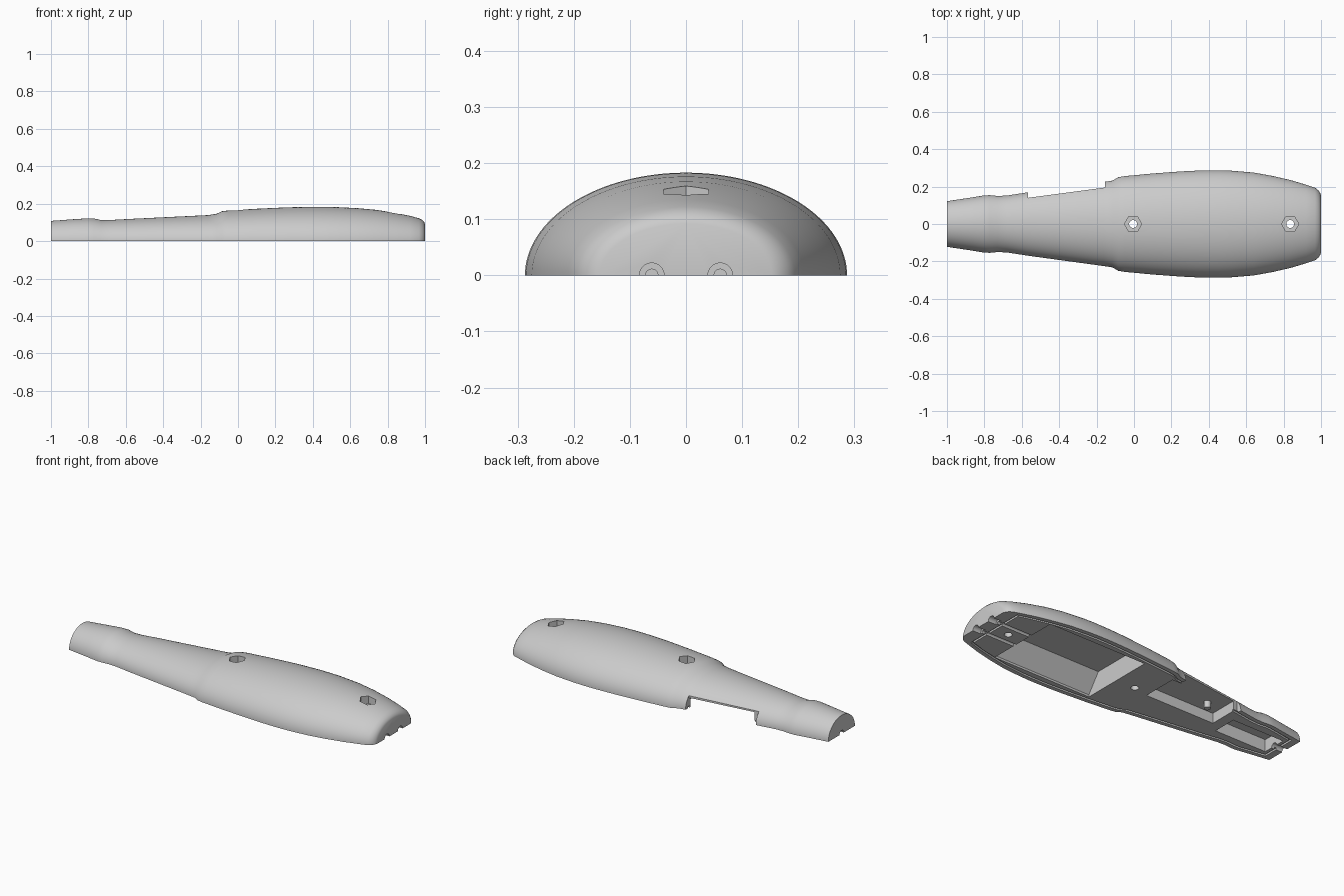
import bpy, bmesh, math
from mathutils import Vector

cube = bpy.data.objects.get("Cube")
if cube:
    bpy.data.objects.remove(cube, do_unlink=True)

grey = bpy.data.materials.new("plain_grey")
grey.use_nodes = True
COLOUR = (0.6, 0.6, 0.6, 1)
grey.diffuse_color = COLOUR
grey.node_tree.nodes["Principled BSDF"].inputs["Base Color"].default_value = COLOUR

# Handle profile: position along x, half width, height
PROFILE = [(-1, .122, .108), (-.88, .14, .117), (-.8, .153, .122), (-.77, .154, .121),
           (-.73, .15, .112), (-.68, .152, .113), (-.57, .169, .119), (-.16, .225, .139),
           (-.115, .232, .146), (-.085, .25, .16), (-.05, .256, .164), (.1, .27, .173),
           (.25, .281, .18), (.33, .285, .182), (.4, .287, .183), (.46, .287, .183),
           (.52, .285, .182), (.64, .275, .176), (.74, .257, .167), (.84, .234, .151),
           (.92, .21, .135), (.968, .194, .122), (.985, .181, .113), (.995, .167, .103),
           (1, .153, .092)]


def size_at(x):
    for a, b in zip(PROFILE, PROFILE[1:]):
        if a[0] <= x <= b[0]:
            t = (x - a[0]) / (b[0] - a[0])
            return a[1] + t * (b[1] - a[1]), a[2] + t * (b[2] - a[2])


def mesh_object(name, bm):
    bmesh.ops.recalc_face_normals(bm, faces=bm.faces[:])
    mesh = bpy.data.meshes.new(name)
    bm.to_mesh(mesh)
    bm.free()
    mesh.materials.append(grey)
    obj = bpy.data.objects.new(name, mesh)
    bpy.context.collection.objects.link(obj)
    return obj


def loft(name, sections, closed=False):
    bm = bmesh.new()
    rings = [[bm.verts.new(p) for p in s] for s in sections]
    pairs = list(zip(rings, rings[1:]))
    if closed:
        pairs.append((rings[-1], rings[0]))
    for a, b in pairs:
        for i in range(len(a)):
            j = (i + 1) % len(a)
            bm.faces.new((a[i], a[j], b[j], b[i]))
    if not closed:
        bm.faces.new(rings[0])
        bm.faces.new(rings[-1])
    return mesh_object(name, bm)


def arch(x, w, h, steps=64):
    return [Vector((x, w * math.cos(math.pi * i / steps), h * math.sin(math.pi * i / steps)))
            for i in range(steps + 1)]


def prism(name, outline, z0, z1):
    return loft(name, [[(x, y, z) for x, y in outline] for z in (z0, z1)])


def cylinder(name, centre, radius, length, axis="Z", sides=32):
    bm = bmesh.new()
    bmesh.ops.create_cone(bm, cap_ends=True, segments=sides, radius1=radius,
                          radius2=radius, depth=length)
    obj = mesh_object(name, bm)
    obj.location = centre
    if axis == "X":
        obj.rotation_euler = (0, math.pi / 2, 0)
    return obj


def box(name, x0, x1, y0, y1, z1):
    return prism(name, [(x0, y0), (x1, y0), (x1, y1), (x0, y1)], -.05, z1)


# Half shell of the handle
shell = loft("handle_shell", [arch(x, w, h) for x, w, h in PROFILE])
cutters = []

# Fine groove running round the mating rim
xs = [-.96] + [p[0] for p in PROFILE if -.96 < p[0] < .93] + [.93]


def groove_side(inset):
    return [(x, size_at(x)[0] - inset) for x in xs]


outer, inner = groove_side(.024), groove_side(.036)
outer = outer + [(x, -y) for x, y in reversed(outer)]
inner = inner + [(x, -y) for x, y in reversed(inner)]
inner = [(x + (.012 if x < -.95 else -.012 if x > .92 else 0), y) for x, y in inner]
cutters.append(loft("rim_groove", [[(*o, -.05), (*o, .01), (*i, .01), (*i, -.05)]
                                   for o, i in zip(outer, inner)], closed=True))

# Main compartment with sloping side walls
cutters.append(loft("main_compartment", [
    [(x, -.22, -.05), (x, -.22, .012), (x, -.145, .115),
     (x, .145, .115), (x, .22, .012), (x, .22, -.05)] for x in (.115, .74)]))

# Nose compartment
cutters.append(box("nose_compartment", -.93, -.6, -.07, .07, .07))

# Lever opening in the side, with a hollow behind it
cutters.append(prism("lever_opening", [(-.567, .14), (-.155, .195), (-.155, .4), (-.567, .4)],
                     -.05, .4))
cutters.append(box("lever_hollow", -.54, -.157, -.02, .3, .058))
cutters.append(box("hollow_end", -.17, -.1, -.02, .185, .058))

# Hexagonal nut seats with bolt holes
for x in (-.005, .835):
    seat = [(x + .046 * math.cos(i * math.pi / 3), .046 * math.sin(i * math.pi / 3))
            for i in range(6)]
    cutters.append(prism("nut_seat", seat, .11, .3))
    cutters.append(cylinder("bolt_hole", (x, 0, .1), .021, .4))

# Cable channels at both ends
for y in (-.061, .061):
    cutters.append(cylinder("cable_socket", (1, y, 0), .022, .1, "X"))
    cutters.append(cylinder("cable_channel", (.86, y, 0), .011, .28, "X"))
cutters.append(cylinder("nose_channel", (-.97, 0, 0), .02, .12, "X"))

bpy.context.view_layer.objects.active = shell
for cutter in cutters:
    cutter.hide_render = True
    mod = shell.modifiers.new(cutter.name, "BOOLEAN")
    mod.operation = "DIFFERENCE"
    mod.solver = "EXACT"
    mod.object = cutter
    bpy.ops.object.modifier_apply(modifier=mod.name)
for cutter in cutters:
    bpy.data.objects.remove(cutter, do_unlink=True)

# Pivot post for the lever
post = cylinder("lever_post", (-.445, .05, .045), .018, .05)

for obj in (shell, post):
    bpy.ops.object.select_all(action="DESELECT")
    obj.select_set(True)
    bpy.context.view_layer.objects.active = obj
    bpy.ops.object.shade_smooth_by_angle(angle=math.radians(30))
